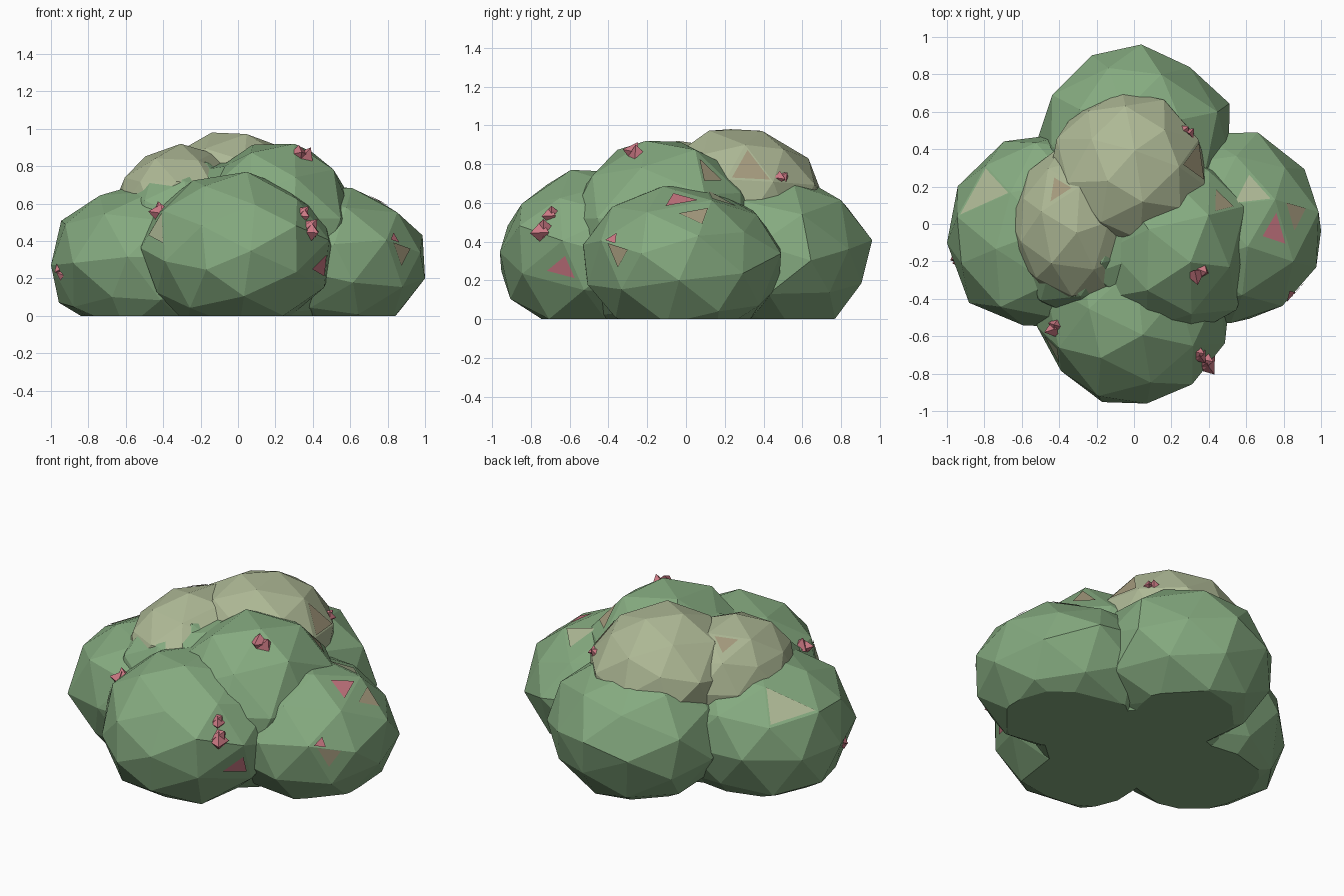
import bpy, bmesh, random
from mathutils import Vector, Euler

cube = bpy.data.objects.get("Cube")
if cube:
    bpy.data.objects.remove(cube, do_unlink=True)
random.seed(7)


def material(name, rgb):
    mat = bpy.data.materials.new(name)
    mat.use_nodes = True
    color = (*rgb, 1.0)
    mat.diffuse_color = color
    mat.node_tree.nodes["Principled BSDF"].inputs["Base Color"].default_value = color
    return mat


LEAF = material("leaf green", (0.235, 0.405, 0.215))
PALE = material("pale olive", (0.42, 0.48, 0.3))
DUSKY = material("dusky olive", (0.38, 0.33, 0.21))
PINK = material("blossom pink", (0.6, 0.19, 0.23))


def finish(bm, name, mat):
    mesh = bpy.data.meshes.new(name)
    bm.to_mesh(mesh)
    bm.free()
    obj = bpy.data.objects.new(name, mesh)
    bpy.context.collection.objects.link(obj)
    mesh.materials.append(mat)
    return obj


def clump(name, centre, radii, mat=LEAF):
    """Faceted, uneven ball fitted to its radii and cut flat at the ground."""
    bm = bmesh.new()
    bmesh.ops.create_icosphere(bm, subdivisions=2, radius=1)
    turn = Euler([random.uniform(0, 6) for _ in range(3)]).to_matrix()
    for v in bm.verts:
        wobble = Vector([random.uniform(-1, 1) for _ in range(3)]) * 0.045
        v.co = turn @ v.co + wobble
    for axis in range(3):
        values = [v.co[axis] for v in bm.verts]
        low, high = min(values), max(values)
        for v in bm.verts:
            unit = 2 * (v.co[axis] - low) / (high - low) - 1
            v.co[axis] = centre[axis] + radii[axis] * unit
    bmesh.ops.bisect_plane(bm, geom=bm.verts[:] + bm.edges[:] + bm.faces[:],
                           plane_co=(0, 0, 0), plane_no=(0, 0, 1), clear_inner=True)
    rim = [e for e in bm.edges if e.is_boundary]
    if rim:
        bmesh.ops.holes_fill(bm, edges=rim, sides=0)
    bmesh.ops.recalc_face_normals(bm, faces=bm.faces)
    return finish(bm, name, mat)


def patch(name, host, spot, size, mat, lift=0.006):
    """Thin tinted leaf: a shrunken copy of the facet under the spot."""
    _, hit, normal, index = host.closest_point_on_mesh(Vector(spot))
    face = host.data.polygons[index]
    middle = hit.lerp(face.center, size)
    bm = bmesh.new()
    bm.faces.new([bm.verts.new(middle + (host.data.vertices[i].co - face.center) * size
                               + normal * lift) for i in face.vertices])
    return finish(bm, name, mat)


def blossom(name, host, spot, size):
    """Two small pointed buds sitting on the foliage."""
    _, hit, normal, _ = host.closest_point_on_mesh(Vector(spot))
    bm = bmesh.new()
    for side in (-1, 1):
        new = bmesh.ops.create_cone(bm, cap_ends=True, segments=4, radius1=size,
                                    radius2=0, depth=size * 1.3)["verts"]
        lean = (normal + Vector((0.3, 0.2, 0.6)) * side).normalized()
        turn = lean.to_track_quat("Z", "Y")
        shift = normal.orthogonal().normalized() * side * size * 0.5
        for v in new:
            v.co = hit + shift + normal * size * 0.3 + turn @ v.co
    return finish(bm, name, PINK)


# Foliage
core = clump("core_foliage", (0, 0, 0.33), (0.6, 0.58, 0.5))
left = clump("left_foliage", (0.46, -0.02, 0.29), (0.54, 0.51, 0.4))
right = clump("right_foliage", (-0.45, -0.03, 0.3), (0.55, 0.52, 0.42))
front = clump("front_foliage", (0, -0.42, 0.34), (0.52, 0.54, 0.43))
back = clump("back_foliage", (0, 0.42, 0.33), (0.51, 0.54, 0.43))
shoulder = clump("upper_left_foliage", (0.18, -0.1, 0.4), (0.47, 0.5, 0.52))
mound = clump("upper_right_foliage", (-0.28, -0.08, 0.4), (0.42, 0.44, 0.44))

# Pale crown in two humps
crown = clump("crown_back", (-0.04, 0.27, 0.6), (0.42, 0.44, 0.38), PALE)
crown_side = clump("crown_right", (-0.31, 0.02, 0.6), (0.36, 0.41, 0.32), PALE)

# Tinted leaves
for label, host, spot, size, mat in (
    ("left_top", left, (0.7, 0.14, 0.63), 0.55, PALE),
    ("left_edge", left, (0.87, 0.1, 0.55), 0.45, DUSKY),
    ("left_blush", left, (0.78, -0.01, 0.64), 0.5, PINK),
    ("left_front", left, (0.88, -0.38, 0.38), 0.5, DUSKY),
    ("right_top", right, (-0.78, 0.15, 0.62), 0.9, PALE),
    ("front_side", front, (-0.39, -0.66, 0.53), 0.6, PALE),
    ("front_low", front, (0.44, -0.6, 0.27), 0.45, PINK),
    ("shoulder", shoulder, (0.46, 0.08, 0.77), 0.5, DUSKY),
    ("crown_top", crown_side, (-0.4, 0.2, 0.9), 0.55, DUSKY),
    ("crown_flank", crown, (0.33, 0.36, 0.75), 0.8, DUSKY),
):
    patch(label + "_leaf", host, spot, size, mat)
patch("left_front_blush", left, (0.84, -0.42, 0.42), 0.25, PINK, lift=0.009)

# Blossoms
for label, host, spot, size in (
    ("top", shoulder, (0.36, -0.28, 0.88), 0.055),
    ("front_right", front, (-0.46, -0.56, 0.58), 0.05),
    ("front_left_upper", front, (0.35, -0.7, 0.54), 0.045),
    ("front_left_lower", front, (0.38, -0.74, 0.45), 0.06),
    ("right", right, (-0.97, -0.2, 0.23), 0.03),
    ("back", crown, (0.3, 0.51, 0.74), 0.035),
):
    blossom(label + "_blossom", host, spot, size)
